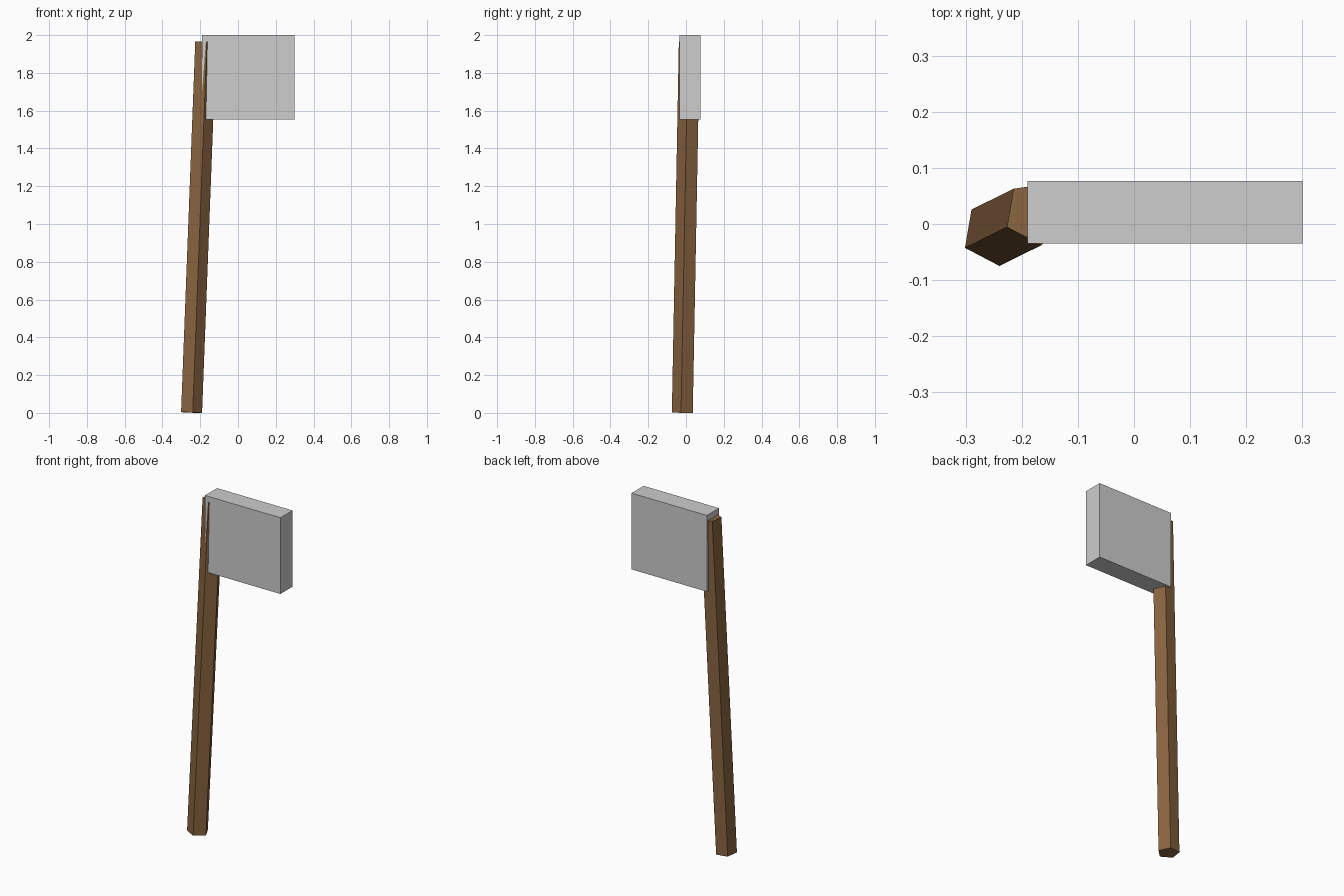
import bpy
import bmesh
import math
from mathutils import Vector, Matrix

if "Cube" in bpy.data.objects:
    bpy.data.objects.remove(bpy.data.objects["Cube"])


def material(name, rgb):
    mat = bpy.data.materials.new(name)
    mat.diffuse_color = (*rgb, 1.0)
    mat.use_nodes = True
    mat.node_tree.nodes["Principled BSDF"].inputs["Base Color"].default_value = mat.diffuse_color
    return mat


def add_object(name, bm, mat):
    mesh = bpy.data.meshes.new(name)
    bmesh.ops.recalc_face_normals(bm, faces=bm.faces[:])
    bm.to_mesh(mesh)
    bm.free()
    mesh.materials.append(mat)
    obj = bpy.data.objects.new(name, mesh)
    bpy.context.collection.objects.link(obj)
    return obj


wood = material("wood brown", (0.25, 0.128, 0.052))
grey = material("light grey", (0.61, 0.61, 0.61))

# Leaning five-sided pole, with end caps square to its axis
foot = Vector((-0.2484, -0.0164, 0.002))
tip = foot + Vector((0.075, 0.037, 1.963))
axis = tip - foot
tilt = Vector((0, 0, 1)).rotation_difference(axis).to_matrix()
radius, sides, turn = 0.059, 5, math.radians(206.3)

bm = bmesh.new()
rings = []
for centre in (foot, tip):
    ring = []
    for i in range(sides):
        a = turn + i * math.tau / sides
        offset = Vector((radius * math.cos(a), radius * math.sin(a), 0))
        ring.append(bm.verts.new(centre + tilt @ offset))
    rings.append(ring)
low, high = rings
bm.faces.new(low[::-1])
bm.faces.new(high)
for i in range(sides):
    j = (i + 1) % sides
    bm.faces.new((low[i], low[j], high[j], high[i]))
add_object("pole", bm, wood)

# Thick rectangular flag panel
lo, hi = Vector((-0.19, -0.035, 1.552)), Vector((0.30, 0.077, 2.0))
bm = bmesh.new()
bmesh.ops.create_cube(
    bm, size=1,
    matrix=Matrix.Translation((lo + hi) / 2) @ Matrix.Diagonal((*(hi - lo), 1)))
add_object("flag_panel", bm, grey)
